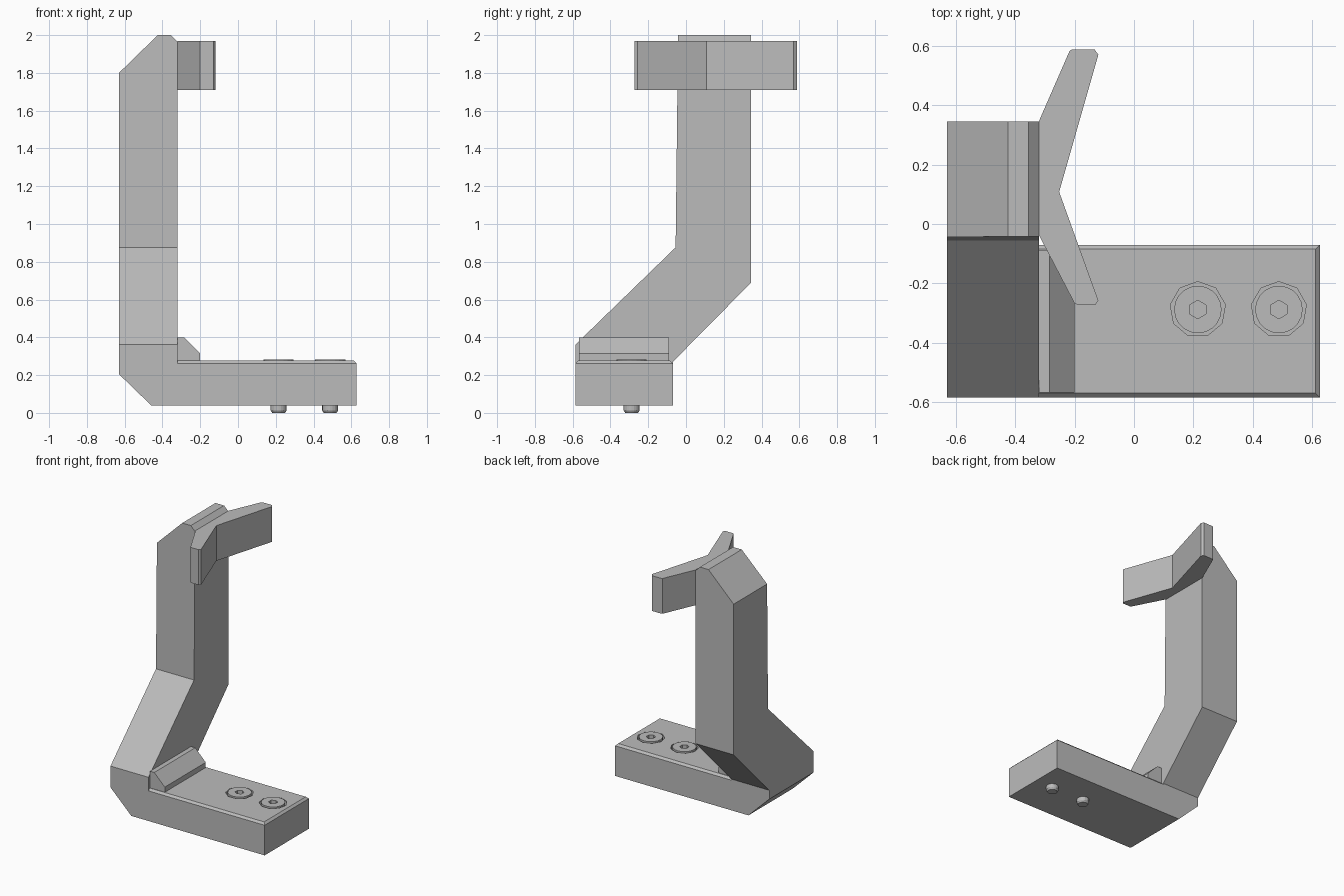
import bpy, bmesh, math
from mathutils import Vector

cube = bpy.data.objects.get("Cube")
if cube:
    bpy.data.objects.remove(cube, do_unlink=True)

grey = bpy.data.materials.new("plain_grey")
grey.use_nodes = True
colour = (0.5, 0.5, 0.5, 1)
grey.diffuse_color = colour
grey.node_tree.nodes["Principled BSDF"].inputs["Base Color"].default_value = colour


def finish(name, bm):
    bmesh.ops.recalc_face_normals(bm, faces=bm.faces)
    mesh = bpy.data.meshes.new(name)
    bm.to_mesh(mesh)
    bm.free()
    mesh.materials.append(grey)
    obj = bpy.data.objects.new(name, mesh)
    bpy.context.collection.objects.link(obj)
    return obj


def prism(name, profile, axis, low, high):
    """Extrude a 2D profile along one axis."""
    place = {"x": lambda a, b: (low, a, b),
             "y": lambda a, b: (a, low, b),
             "z": lambda a, b: (a, b, low)}[axis]
    bm = bmesh.new()
    face = bm.faces.new([bm.verts.new(place(a, b)) for a, b in profile])
    new = bmesh.ops.extrude_face_region(bm, geom=[face])["geom"]
    shift = Vector([high - low if c == axis else 0 for c in "xyz"])
    bmesh.ops.translate(bm, vec=shift, verts=[v for v in new if isinstance(v, bmesh.types.BMVert)])
    return finish(name, bm)


def cylinder(name, x, y, low, high, radius, sides, tip=None):
    """Upright cylinder; tip is the radius at its lower end."""
    bm = bmesh.new()
    bmesh.ops.create_cone(bm, cap_ends=True, segments=sides, depth=high - low,
                          radius1=radius if tip is None else tip, radius2=radius)
    bmesh.ops.translate(bm, vec=(x, y, (low + high) / 2), verts=bm.verts)
    return finish(name, bm)


def boolean(obj, other, operation):
    mod = obj.modifiers.new(operation.lower(), "BOOLEAN")
    mod.operation, mod.object, mod.solver = operation, other, "EXACT"
    other.hide_render = True
    other.hide_set(True)
    bpy.context.view_layer.objects.active = obj
    bpy.ops.object.modifier_apply(modifier=mod.name)
    bpy.data.objects.remove(other, do_unlink=True)


LEFT, INNER, RIGHT = -0.63, -0.32, 0.627
FRONT, BACK = -0.585, -0.07

# Cranked column, trimmed by its chamfered front outline
column = prism("column", [(FRONT, 0.04), (BACK, 0.04), (BACK, 0.27), (0.345, 0.69),
                          (0.345, 2), (-0.042, 2), (-0.055, 0.876), (FRONT, 0.362)],
               "x", LEFT, INNER)
outline = prism("column_outline", [(-0.46, 0.04), (INNER, 0.04), (INNER, 1.965), (-0.355, 2),
                                   (-0.425, 2), (LEFT, 1.8), (LEFT, 0.205)], "y", -1, 1)
boolean(column, outline, "INTERSECT")

# Base plate with a chamfered top rim on its three free sides
base = prism("base_plate", [(INNER, 0.04), (RIGHT, 0.04), (RIGHT, 0.262),
                            (RIGHT - 0.015, 0.277), (INNER, 0.277)], "y", FRONT, BACK)
rim = prism("base_rim", [(FRONT, 0.04), (BACK, 0.04), (BACK, 0.262), (BACK - 0.015, 0.277),
                         (FRONT + 0.015, 0.277), (FRONT, 0.262)], "x", -1, 1)
boolean(base, rim, "INTERSECT")

# Wedge stop beside the column
prism("wedge_stop", [(INNER, 0.27), (-0.2, 0.27), (-0.2, 0.315), (-0.285, 0.4), (INNER, 0.4)],
      "y", -0.567, -0.09)

# Forked cradle at the top
prism("cradle", [(INNER, 0.347), (-0.217, 0.583), (-0.21, 0.587), (-0.132, 0.587),
                 (-0.12, 0.57), (-0.252, 0.108), (-0.12, -0.258), (-0.13, -0.272),
                 (-0.19, -0.272), (-0.2, -0.268), (INNER, -0.038)], "z", 1.71, 1.97)

# Two countersunk bolts with hexagonal sockets
for side, x in (("right", 0.215), ("left", 0.488)):
    y = -0.288
    boolean(base, cylinder("counterbore", x, y, 0.18, 0.4, 0.094, 9), "DIFFERENCE")
    head = cylinder(side + "_bolt_head", x, y, 0.17, 0.283, 0.08, 20)
    boolean(head, cylinder("hex_socket", x, y, 0.23, 0.4, 0.031, 6), "DIFFERENCE")
    cylinder(side + "_bolt_shaft", x, y, 0.012, 0.1, 0.042, 20)
    cylinder(side + "_bolt_tip", x, y, 0, 0.012, 0.042, 20, 0.034)
